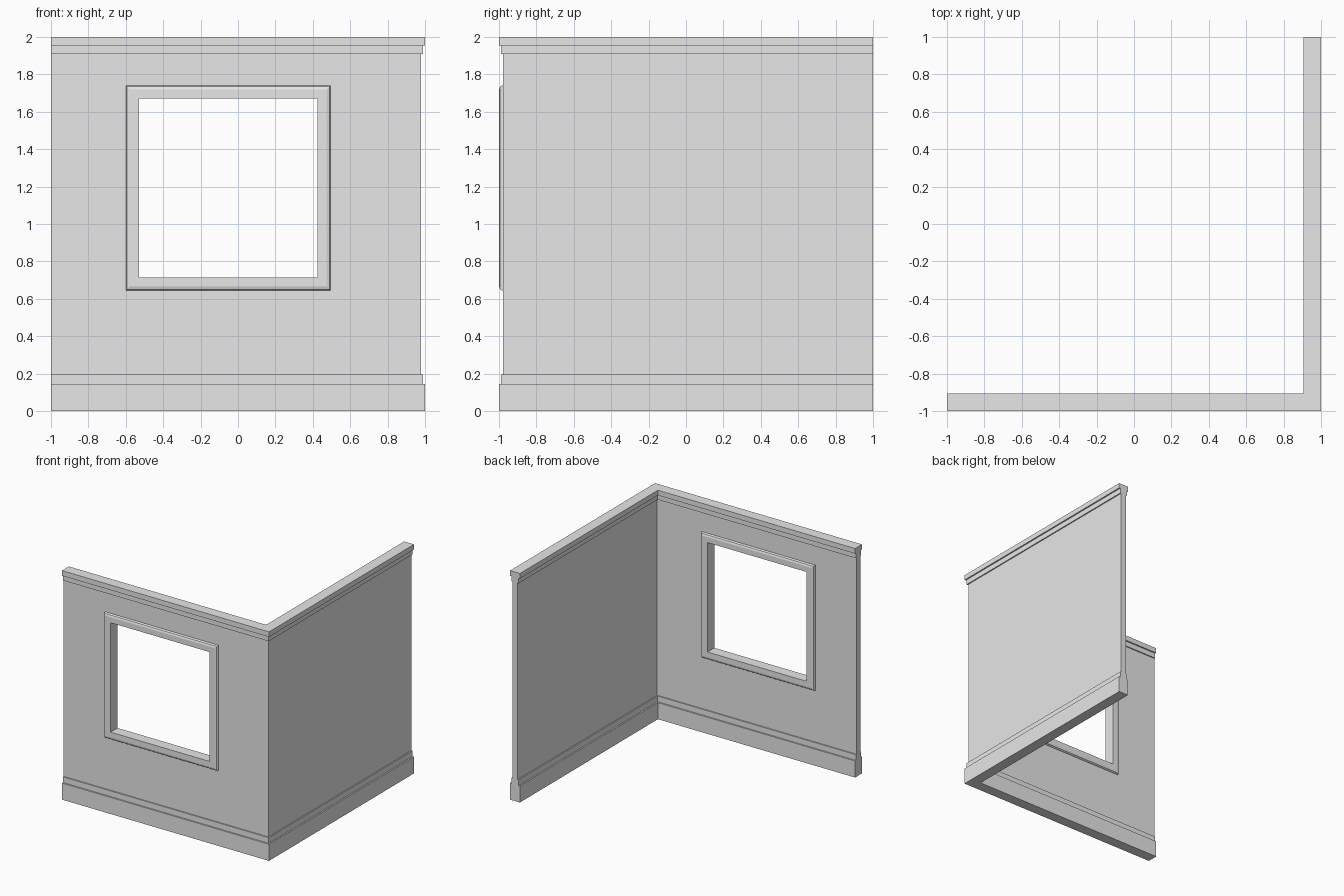
import bpy
import bmesh

cube = bpy.data.objects.get("Cube")
if cube:
    bpy.data.objects.remove(cube, do_unlink=True)

grey = bpy.data.materials.new("light_grey")
grey.use_nodes = True
grey.diffuse_color = (0.8, 0.8, 0.8, 1)
grey.node_tree.nodes["Principled BSDF"].inputs["Base Color"].default_value = (0.8, 0.8, 0.8, 1)

HALF = 0.0475           # half thickness of the base and crown
MID = 1 - HALF          # centre line of both walls


def finish(bm, name):
    bmesh.ops.recalc_face_normals(bm, faces=bm.faces)
    mesh = bpy.data.meshes.new(name)
    bm.to_mesh(mesh)
    bm.free()
    mesh.materials.append(grey)
    obj = bpy.data.objects.new(name, mesh)
    bpy.context.collection.objects.link(obj)
    return obj


def bridge(bm, loop_a, loop_b):
    n = len(loop_a)
    for i in range(n):
        j = (i + 1) % n
        bm.faces.new((loop_a[i], loop_a[j], loop_b[j], loop_b[i]))


# Corner wall: a moulded section swept around the corner with a mitre
side = [(0, 0), (0, 0.145), (0.012, 0.145), (0.012, 0.195), (0.022, 0.195)]
crown = [(0.022, 1.91), (0.012, 1.91), (0.012, 1.955), (0, 1.955), (0, 2)]
half = [(HALF - inset, z) for inset, z in side + crown]
section = half + [(-o, z) for o, z in reversed(half)]

bm = bmesh.new()
start = [bm.verts.new((-1, -MID - o, z)) for o, z in section]
corner = [bm.verts.new((MID + o, -MID - o, z)) for o, z in section]
end = [bm.verts.new((MID + o, 1, z)) for o, z in section]
bridge(bm, start, corner)
bridge(bm, corner, end)
bm.faces.new(start)
bm.faces.new(end)
wall = finish(bm, "corner_wall")

# Window opening, its cut edge hidden behind the frame
X0, X1, Z0, Z1 = -0.6, 0.495, 0.645, 1.74
bpy.ops.mesh.primitive_cube_add(size=1, location=((X0 + X1) / 2, -MID, (Z0 + Z1) / 2))
cutter = bpy.context.object
cutter.name = "window_cutter"
cutter.dimensions = (X1 - X0 - 0.08, 0.3, Z1 - Z0 - 0.08)
cutter.hide_render = True
cutter.hide_set(True)
cut = wall.modifiers.new("window_opening", "BOOLEAN")
cut.operation = "DIFFERENCE"
cut.solver = "EXACT"
cut.object = cutter

# Window frame: rounded outer edge, flat face and reveal on both sides
front = [(0, 0.02), (0, 0.033), (0.006, 0.042), (0.022, HALF), (0.07, HALF)]
frame_section = front + [(i, -o) for i, o in reversed(front)]
bm = bmesh.new()
rings = []
for i, o in frame_section:
    y = -MID - o
    corners = [(X0 + i, Z0 + i), (X1 - i, Z0 + i), (X1 - i, Z1 - i), (X0 + i, Z1 - i)]
    rings.append([bm.verts.new((x, y, z)) for x, z in corners])
for k, ring in enumerate(rings):
    bridge(bm, ring, rings[(k + 1) % len(rings)])
finish(bm, "window_frame")
